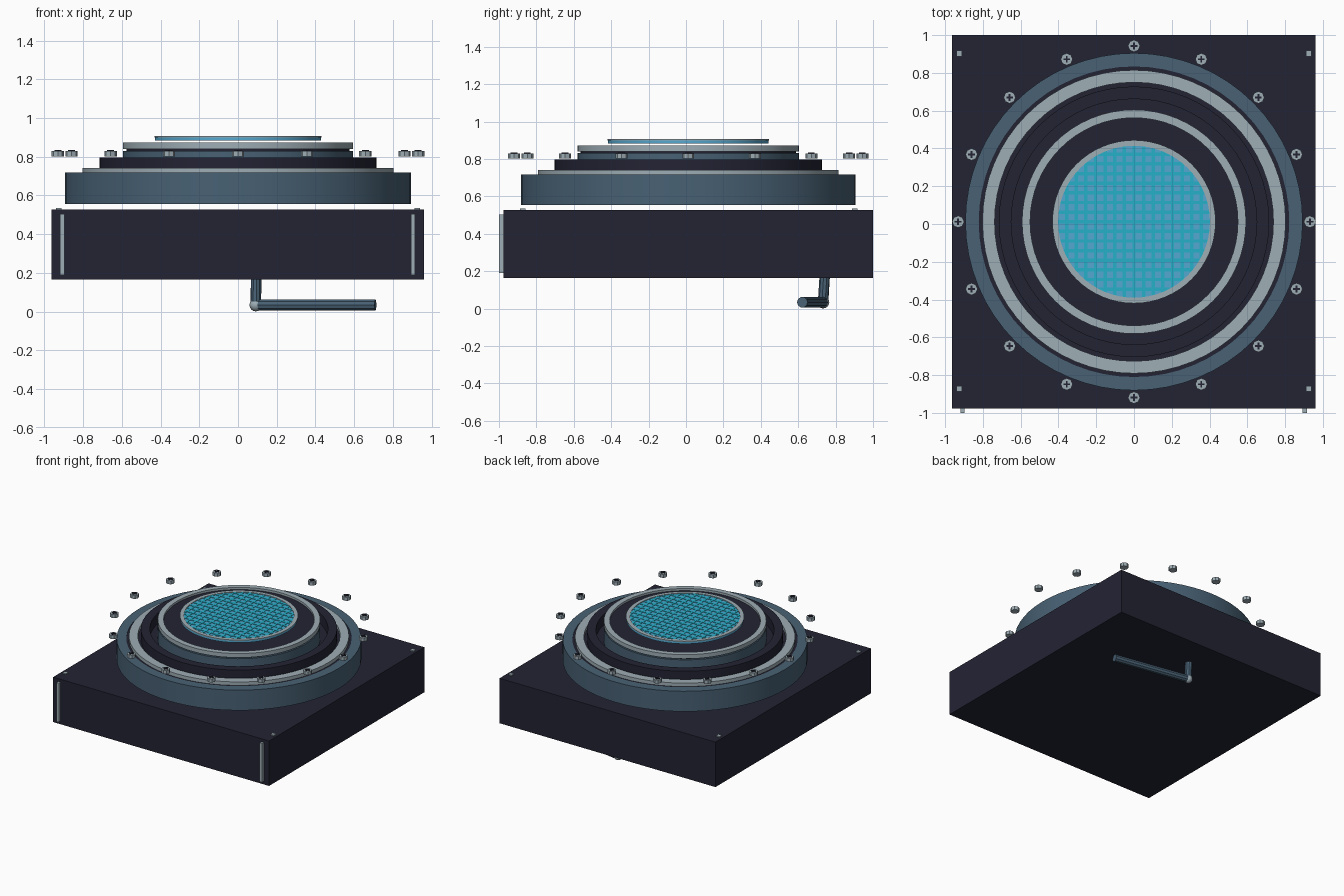
import bpy, math
from mathutils import Vector, Matrix

cube = bpy.data.objects.get("Cube")
if cube:
    bpy.data.objects.remove(cube, do_unlink=True)


def srgb(c):
    c /= 255
    return c / 12.92 if c <= 0.04045 else ((c + 0.055) / 1.055) ** 2.4


def material(name, r, g, b):
    m = bpy.data.materials.new(name)
    m.use_nodes = True
    col = (srgb(r), srgb(g), srgb(b), 1)
    m.diffuse_color = col
    m.node_tree.nodes["Principled BSDF"].inputs["Base Color"].default_value = col
    return m


NAVY = material("dark navy", 35, 35, 52)
SLATE = material("slate blue", 72, 97, 116)
GREY = material("pale grey", 157, 173, 181)
BLUE = material("screen blue", 84, 168, 208)
TEAL = material("grid teal", 38, 176, 202)
CY = 0.012  # centre of the round parts


def make(name, verts, faces, mat, smooth=False):
    me = bpy.data.meshes.new(name)
    me.from_pydata(verts, [], faces)
    me.materials.append(mat)
    ob = bpy.data.objects.new(name, me)
    bpy.context.collection.objects.link(ob)
    if smooth:
        bpy.ops.object.select_all(action='DESELECT')
        ob.select_set(True)
        bpy.context.view_layer.objects.active = ob
        bpy.ops.object.shade_smooth_by_angle(angle=math.radians(30))
    return ob


def box(name, x0, x1, y0, y1, z0, z1, mat):
    v = [(x, y, z) for z in (z0, z1) for x, y in ((x0, y0), (x1, y0), (x1, y1), (x0, y1))]
    f = [(3, 2, 1, 0), (4, 5, 6, 7)] + [(i, (i + 1) % 4, (i + 1) % 4 + 4, i + 4) for i in range(4)]
    return make(name, v, f, mat)


def circle(r, z, n, x=0, y=CY):
    return [(x + r * math.cos(2 * math.pi * i / n), y + r * math.sin(2 * math.pi * i / n), z)
            for i in range(n)]


def ring(name, r_in, r_out, z0, z1, mat, n=64):
    loops = [(r_out, z0), (r_out, z1), (r_in, z1), (r_in, z0)]
    v = [p for r, z in loops for p in circle(r, z, n)]
    f = []
    for k in range(4):
        a, b = k * n, (k + 1) % 4 * n
        f += [(a + i, a + (i + 1) % n, b + (i + 1) % n, b + i) for i in range(n)]
    return make(name, v, f, mat, True)


def disc(name, r, z0, z1, mat, n=64, x=0, y=CY):
    v = circle(r, z0, n, x, y) + circle(r, z1, n, x, y)
    f = [tuple(reversed(range(n))), tuple(range(n, 2 * n))]
    f += [(i, (i + 1) % n, (i + 1) % n + n, i + n) for i in range(n)]
    return make(name, v, f, mat, n > 12)


def rod(name, a, b, r, mat):
    a, b = Vector(a), Vector(b)
    ob = disc(name, r, 0, (b - a).length, mat, 10, 0, 0)
    ob.data.transform(Matrix.Translation(a) @ (b - a).to_track_quat('Z', 'Y').to_matrix().to_4x4())
    return ob


# Square housing with corner pins and front trim strips
box("housing", -0.963, 0.961, -0.977, 1.0, 0.165, 0.527, NAVY)
for side, x in (("right", -0.926), ("left", 0.926)):
    for end, y in (("front", -0.873), ("back", 0.903)):
        box(f"corner_pin_{end}_{side}", x - 0.015, x + 0.015, y - 0.015, y + 0.015, 0.52, 0.535, GREY)
for side, x in (("right", -0.908), ("left", 0.904)):
    box(f"trim_strip_{side}", x - 0.011, x + 0.011, -1.0, -0.975, 0.19, 0.503, GREY)

# Stepped round body
ring("base_ring", 0.822, 0.893, 0.555, 0.718, SLATE)
disc("base_floor", 0.823, 0.556, 0.714, NAVY)
ring("wide_pale_ring", 0.738, 0.803, 0.712, 0.742, GREY)
ring("dark_step", 0.65, 0.716, 0.712, 0.797, NAVY)
disc("inner_drum", 0.593, 0.712, 0.831, SLATE)
disc("drum_cover", 0.575, 0.83, 0.856, NAVY)
ring("narrow_pale_ring", 0.55, 0.593, 0.84, 0.873, GREY)

# Central screen with rim and raised lattice
disc("screen", 0.43, 0.884, 0.9, BLUE)
ring("screen_rim", 0.402, 0.432, 0.9, 0.906, GREY)
for i in range(-7, 8):
    p = i * 0.051
    h = math.sqrt(0.405 ** 2 - p * p)
    box("grid_bar_lengthwise", p - 0.009, p + 0.009, CY - h, CY + h, 0.899, 0.9035, TEAL)
    box("grid_bar_crosswise", -h, h, CY + p - 0.009, CY + p + 0.009, 0.899, 0.904, TEAL)

# Circle of bolts with cross-shaped marks
for i in range(16):
    a = i * math.pi / 8
    x, y = 0.931 * math.cos(a), CY + 0.931 * math.sin(a)
    disc("bolt", 0.032, 0.802, 0.83, GREY, 8, x, y)
    box("bolt_slot_a", x - 0.018, x + 0.018, y - 0.005, y + 0.005, 0.829, 0.835, NAVY)
    box("bolt_slot_b", x - 0.005, x + 0.005, y - 0.018, y + 0.018, 0.829, 0.836, NAVY)

# Crank under the housing
elbow = (0.092, 0.733, 0.034)
rod("crank_post", elbow, (0.094, 0.742, 0.18), 0.028, SLATE)
rod("crank_handle", elbow, (0.71, 0.622, 0.034), 0.029, SLATE)
bpy.ops.mesh.primitive_uv_sphere_add(segments=12, ring_count=8, radius=0.033, location=elbow)
joint = bpy.context.object
joint.name = "crank_joint"
joint.data.materials.append(GREY)
bpy.ops.object.shade_smooth_by_angle()
